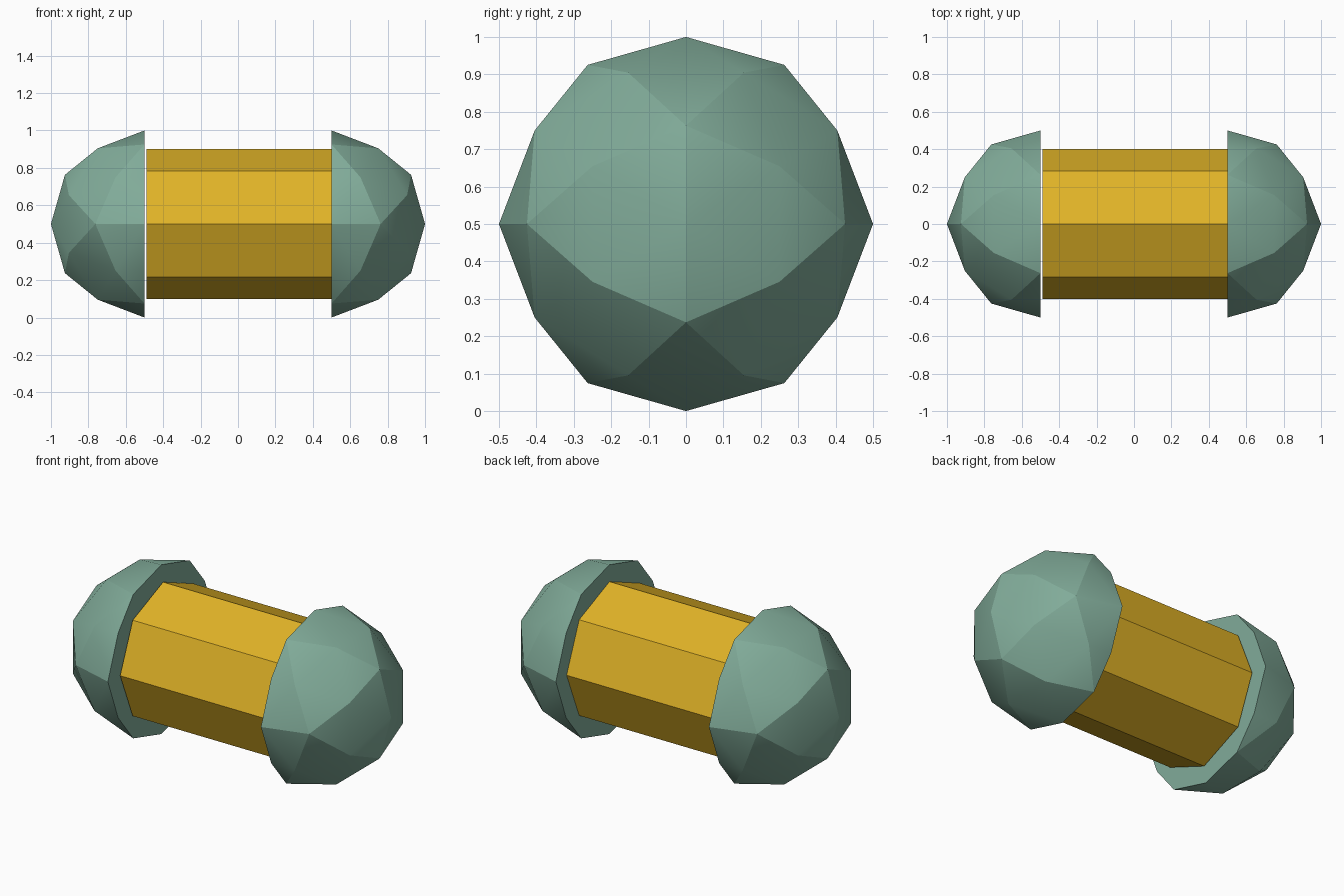
import bpy, bmesh, math
from mathutils import Vector, Matrix

if "Cube" in bpy.data.objects:
    bpy.data.objects.remove(bpy.data.objects["Cube"])

R = 0.5        # dome radius
PHI = (1 + 5 ** 0.5) / 2


def material(name, color):
    m = bpy.data.materials.new(name)
    m.diffuse_color = (*color, 1)
    m.use_nodes = True
    m.node_tree.nodes["Principled BSDF"].inputs["Base Color"].default_value = m.diffuse_color
    return m


green = material("sage green", (0.22, 0.41, 0.32))
gold = material("gold", (0.75, 0.45, 0.02))


def finish(bm, name, mat, smooth_angle=None):
    bmesh.ops.recalc_face_normals(bm, faces=bm.faces[:])
    if smooth_angle is not None:
        for f in bm.faces:
            f.smooth = True
        for e in bm.edges:
            e.smooth = e.is_manifold and e.calc_face_angle() < smooth_angle
    mesh = bpy.data.meshes.new(name)
    bm.to_mesh(mesh)
    bm.free()
    mesh.materials.append(mat)
    ob = bpy.data.objects.new(name, mesh)
    bpy.context.collection.objects.link(ob)
    return ob


# Half of a once-subdivided icosahedron, flat side capped
def dome(name, side):
    corners = []
    for a in (-1, 1):
        for b in (-PHI, PHI):
            corners += [Vector(p) for p in ((0, a, b), (a, b, 0), (b, 0, a))]
    points = list(corners)
    for i, p in enumerate(corners):
        for q in corners[:i]:
            if (p - q).length < 2.1:
                points.append(p + q)
    bm = bmesh.new()
    for p in points:
        bm.verts.new(p.normalized() * R)
    bmesh.ops.convex_hull(bm, input=bm.verts[:])
    bmesh.ops.bisect_plane(bm, geom=bm.verts[:] + bm.edges[:] + bm.faces[:],
                           dist=1e-4, plane_co=(0, 0, 0),
                           plane_no=(side, 0, 0), clear_inner=True)
    rim = [e for e in bm.edges if e.is_boundary]
    bmesh.ops.holes_fill(bm, edges=rim, sides=0)
    bmesh.ops.translate(bm, verts=bm.verts[:], vec=(side * 0.5, 0, R))
    return finish(bm, name, green, math.radians(20))


dome("left_end_cap", -1)
dome("right_end_cap", 1)

# Eight-sided body, with a slight gap at the left cap
bm = bmesh.new()
bmesh.ops.create_cone(bm, cap_ends=True, segments=8, radius1=0.4, radius2=0.4,
                      depth=0.99,
                      matrix=Matrix.Translation((0.005, 0, R)) @ Matrix.Rotation(math.pi / 2, 4, 'Y'))
finish(bm, "body", gold)
